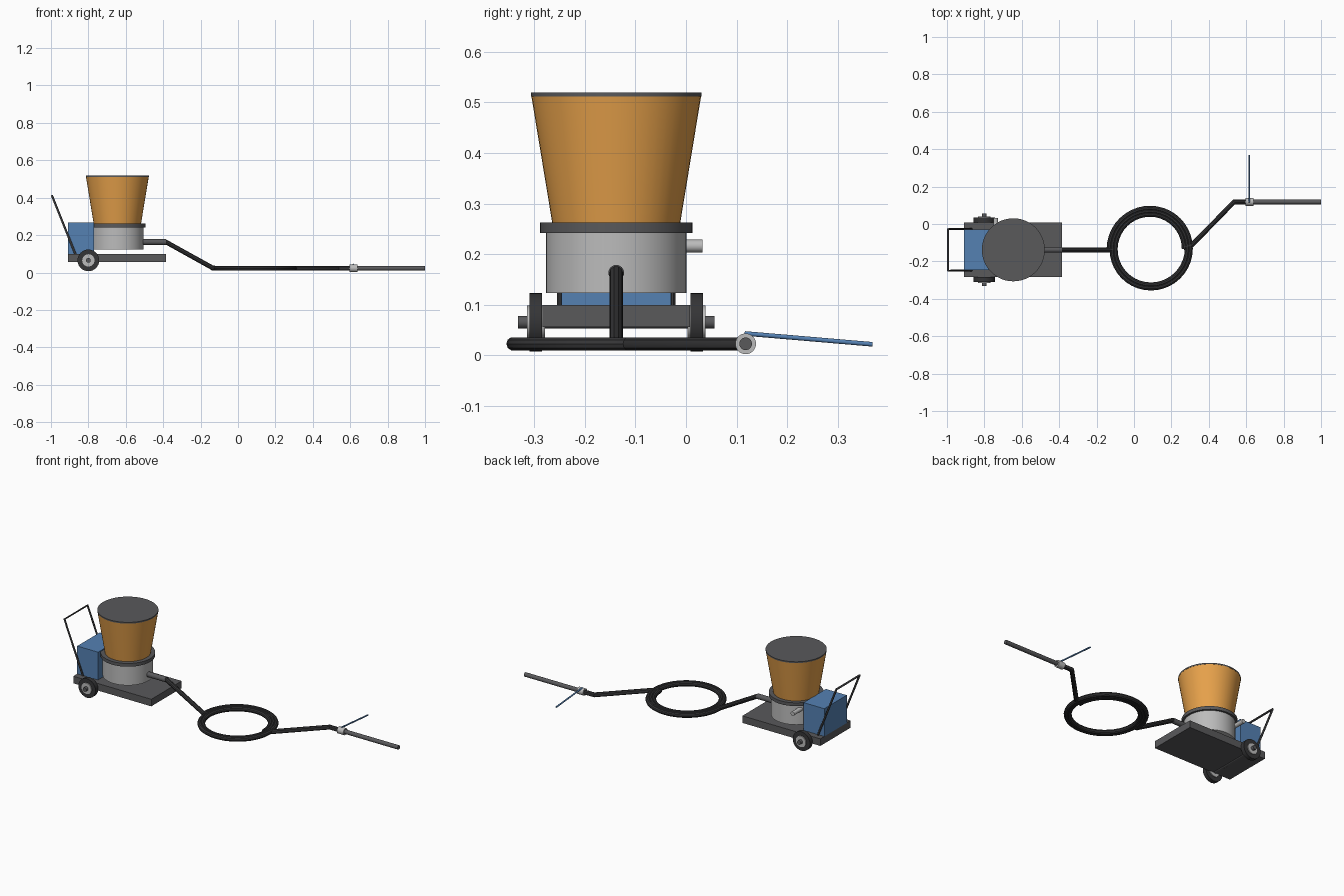
import bpy, math
from mathutils import Vector

if "Cube" in bpy.data.objects:
    bpy.data.objects.remove(bpy.data.objects["Cube"])

def material(name, rgb):
    m = bpy.data.materials.new(name)
    m.diffuse_color = (*rgb, 1)
    m.use_nodes = True
    m.node_tree.nodes["Principled BSDF"].inputs["Base Color"].default_value = m.diffuse_color
    return m

ORANGE = material("orange", (0.80, 0.36, 0.07))
BLUE = material("blue", (0.09, 0.22, 0.45))
DARK = material("dark_grey", (0.10, 0.10, 0.105))
BLACK = material("rubber", (0.035, 0.035, 0.037))
STEEL = material("steel", (0.50, 0.50, 0.50))

CY = -0.138          # centre line of the cart
DX = -0.645          # drum axis

def finish(name, mat, smooth=True):
    o = bpy.context.object
    o.name = name
    if mat:
        o.data.materials.append(mat)
    if smooth:
        bpy.ops.object.shade_smooth_by_angle(angle=math.radians(35))
    return o

def box(name, lo, hi, mat):
    lo, hi = Vector(lo), Vector(hi)
    bpy.ops.mesh.primitive_cube_add(size=1, location=(lo + hi) / 2)
    bpy.context.object.scale = hi - lo
    bpy.ops.object.transform_apply(location=False, rotation=False)
    return finish(name, mat, False)

def rod(name, a, b, r1, mat, r2=None, sides=32):
    """Cylinder or cone running from a to b."""
    a, b = Vector(a), Vector(b)
    bpy.ops.mesh.primitive_cone_add(vertices=sides, radius1=r1, radius2=r1 if r2 is None else r2,
                                    depth=(b - a).length, location=(a + b) / 2)
    bpy.context.object.rotation_euler = (b - a).to_track_quat('Z', 'Y').to_euler()
    return finish(name, mat)

def tube(name, pts, r, mat):
    """Round tube along a polyline."""
    c = bpy.data.curves.new(name, 'CURVE')
    c.dimensions = '3D'
    c.bevel_depth, c.bevel_resolution, c.use_fill_caps = r, 3, True
    s = c.splines.new('POLY')
    s.points.add(len(pts) - 1)
    for p, q in zip(s.points, pts):
        p.co = (*q, 1)
    o = bpy.data.objects.new(name, c)
    bpy.context.collection.objects.link(o)
    bpy.ops.object.select_all(action='DESELECT')
    o.select_set(True)
    bpy.context.view_layer.objects.active = o
    bpy.ops.object.convert(target='MESH')
    return finish(name, mat)

# Cart: base plate and motor housing
box("base_plate", (-0.91, CY - 0.146, 0.056), (-0.385, CY + 0.146, 0.099), DARK)
box("motor_housing", (-0.91, CY - 0.108, 0.099), (-0.77, CY + 0.108, 0.268), BLUE)

# Push handle
hy = 0.111
tube("push_handle", [(-0.868, CY - hy, 0.095), (-0.994, CY - hy, 0.41),
                     (-0.994, CY + hy, 0.41), (-0.868, CY + hy, 0.095)], 0.006, BLACK)

# Wheels with hubs on one axle
WX, WZ = -0.80, 0.065
rod("axle", (WX, CY - 0.1945, WZ), (WX, CY + 0.1945, WZ), 0.0125, DARK)
for side, s in (("front", -1), ("back", 1)):
    for part, r, half, mat in (("tyre", 0.058, 0.0125, BLACK), ("hub", 0.033, 0.018, STEEL)):
        y = CY + s * 0.159
        rod(f"{side}_{part}", (WX, y - half, WZ), (WX, y + half, WZ), r, mat)

# Drum, flange, hopper and lid
rod("drum", (DX, CY, 0.123), (DX, CY, 0.245), 0.139, STEEL, sides=48)
rod("flange", (DX, CY, 0.242), (DX, CY, 0.262), 0.151, DARK, sides=48)
rod("hopper", (DX, CY, 0.258), (DX, CY, 0.513), 0.126, ORANGE, 0.168, sides=48)
rod("lid", (DX, CY, 0.512), (DX, CY, 0.52), 0.1685, DARK, sides=48)

# Air inlet and outlet pipe
rod("air_inlet", (-0.74, CY + 0.07, 0.216), (-0.74, 0.033, 0.216), 0.0125, STEEL)
rod("outlet_pipe", (-0.53, CY, 0.163), (-0.385, CY, 0.163), 0.0155, DARK)

# Hose: feed, coil and exit
HR, HZ = 0.0135, 0.0225
tube("feed_hose", [(-0.42, CY, 0.163), (-0.385, CY, 0.163), (-0.135, CY, HZ + 0.002),
                   (-0.11, CY, HZ)], HR, BLACK)
turns, n = 2.5, 100
coil = []
for i in range(n + 1):
    t = i / n
    a = math.pi - turns * 2 * math.pi * t
    r = 0.221 - 0.04 * t
    coil.append((0.088 + r * math.cos(a), CY + 0.005 + r * math.sin(a), HZ))
tube("hose_coil", coil, HR, BLACK)
tube("exit_hose", [(0.265, -0.125, HZ), (0.31, -0.112, HZ), (0.535, 0.118, HZ),
                   (0.62, 0.118, HZ)], HR, BLACK)

# Lance with coupling and lever
rod("lance", (0.60, 0.118, HZ), (1.0, 0.118, HZ), 0.0125, DARK)
rod("coupling", (0.597, 0.118, HZ), (0.64, 0.118, HZ), 0.0205, STEEL)
rod("lever", (0.616, 0.116, 0.043), (0.616, 0.369, 0.0215), 0.0045, BLUE, sides=16)
